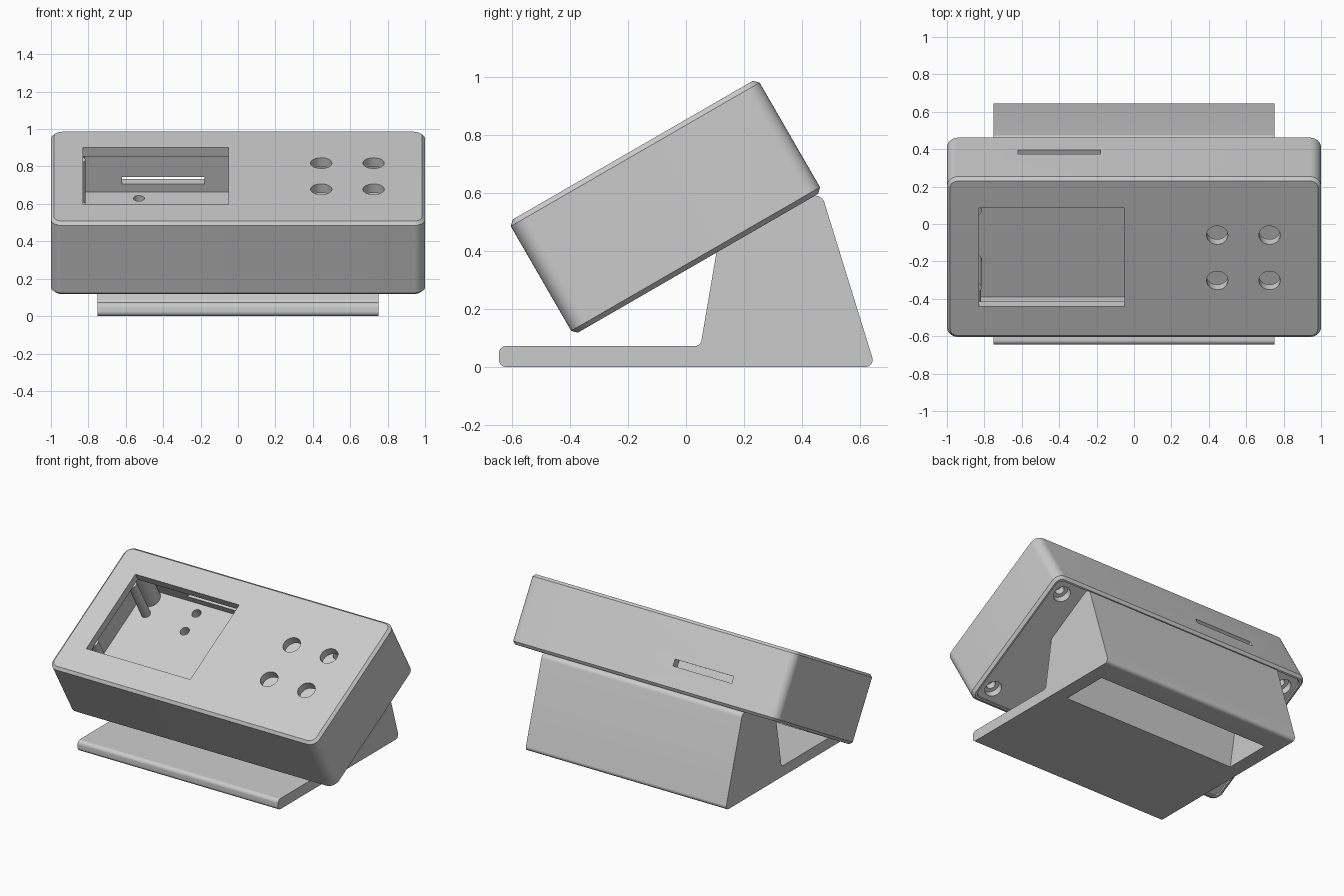
import bpy, bmesh, math
from mathutils import Matrix, Vector

old = bpy.data.objects.get("Cube")
if old:
    bpy.data.objects.remove(old, do_unlink=True)

# One plain plastic colour
grey = bpy.data.materials.new("light_grey_plastic")
grey.use_nodes = True
colour = (0.6, 0.6, 0.6, 1)
grey.diffuse_color = colour
grey.node_tree.nodes["Principled BSDF"].inputs["Base Color"].default_value = colour

# The case is laid out flat, then tilted back into place
TILT = Matrix.Translation((0, -0.071, 0.552)) @ Matrix.Rotation(math.radians(30), 4, "X")
HX, HY, HZ = 1.0, 0.495, 0.225
FLOOR, CEILING, WALL = -0.124, 0.17, 0.055


def finish(name, bm, matrix=TILT):
    bmesh.ops.recalc_face_normals(bm, faces=bm.faces)
    mesh = bpy.data.meshes.new(name)
    bm.to_mesh(mesh)
    bm.free()
    mesh.transform(matrix)
    mesh.materials.append(grey)
    obj = bpy.data.objects.new(name, mesh)
    bpy.context.collection.objects.link(obj)
    return obj


def box(name, x, y, z, corner=0, chamfer=0):
    """Box from (min, max) ranges, with rounded uprights and chamfered rims."""
    bm = bmesh.new()
    bmesh.ops.create_cube(bm, size=1)
    for v in bm.verts:
        v.co = [r[0] if c < 0 else r[1] for c, r in zip(v.co, (x, y, z))]
    if corner:
        edges = [e for e in bm.edges if abs(e.verts[0].co.z - e.verts[1].co.z) > 1e-4]
        bmesh.ops.bevel(bm, geom=edges, offset=corner, segments=8, profile=0.5, affect="EDGES")
    if chamfer:
        edges = [e for e in bm.edges if abs(e.verts[0].co.z - e.verts[1].co.z) < 1e-4]
        bmesh.ops.bevel(bm, geom=edges, offset=chamfer, segments=1, affect="EDGES")
    return finish(name, bm)


def cylinder(name, x, y, z, radius, sides=32):
    bm = bmesh.new()
    bmesh.ops.create_cone(bm, cap_ends=True, segments=sides, radius1=radius, radius2=radius,
                          depth=z[1] - z[0],
                          matrix=Matrix.Translation((x, y, (z[0] + z[1]) / 2)))
    return finish(name, bm)


def prism(name, corners, half):
    """Side profile of (y, z, radius) corners, pulled along x."""
    pts = []
    for i, (y, z, r) in enumerate(corners):
        p = Vector((y, z))
        if not r:
            pts.append(p)
            continue
        a = (Vector(corners[i - 1][:2]) - p).normalized()
        b = (Vector(corners[(i + 1) % len(corners)][:2]) - p).normalized()
        half_angle = a.angle(b) / 2
        centre = p + (a + b).normalized() * r / math.sin(half_angle)
        start = p + a * r / math.tan(half_angle) - centre
        end = p + b * r / math.tan(half_angle) - centre
        pts += [centre + start.lerp(end, k / 8).normalized() * r for k in range(9)]
    bm = bmesh.new()
    face = bm.faces.new([bm.verts.new((-half, p.x, p.y)) for p in pts])
    new = bmesh.ops.extrude_face_region(bm, geom=[face])["geom"]
    bmesh.ops.translate(bm, vec=(2 * half, 0, 0),
                        verts=[g for g in new if isinstance(g, bmesh.types.BMVert)])
    # The starting face stays as the first end cap
    if not face.is_valid:
        bm.faces.new([v for v in bm.verts if v.co.x < 0])
    return finish(name, bm, Matrix())


def cut(target, cutter):
    mod = target.modifiers.new("cut", "BOOLEAN")
    mod.object, mod.operation, mod.solver = cutter, "DIFFERENCE", "EXACT"
    bpy.context.view_layer.objects.active = target
    bpy.ops.object.modifier_apply(modifier=mod.name)
    bpy.data.objects.remove(cutter, do_unlink=True)


# Hollow case, open underneath
case = box("case_shell", (-HX, HX), (-HY, HY), (-HZ, HZ), 0.06, 0.017)
ix, iy, rim = HX - WALL, HY - WALL, 0.028
cut(case, box("cavity", (-ix, ix), (-iy, iy), (FLOOR - 0.02, CEILING)))
cut(case, box("cover_recess", (rim - HX, HX - rim), (rim - HY, HY - rim), (-0.3, FLOOR), 0.04))

# Display window, four button holes and the slot in the back wall
cut(case, box("window", (-0.83, -0.05), (-0.298, 0.31), (0.1, 0.3)))
for x in (0.445, 0.725):
    for y in (-0.137, 0.143):
        cut(case, cylinder("button_hole", x, y, (0.1, 0.3), 0.057))
cut(case, box("card_slot", (-0.62, -0.18), (0.4, 0.6), (-0.077, -0.033)))

# Bottom cover with countersunk corner screw holes
gap = rim + 0.003
cover = box("bottom_cover", (gap - HX, HX - gap), (gap - HY, HY - gap), (-0.217, FLOOR), 0.038)
for sx in (-1, 1):
    for sy in (-1, 1):
        x, y = sx * 0.885, sy * 0.38
        cut(cover, cylinder("screw_recess", x, y, (-0.3, -0.17), 0.055))
        cut(cover, cylinder("screw_hole", x, y, (-0.3, -0.1), 0.03))
        boss = cylinder("corner_boss", x, y, (FLOOR, CEILING + 0.005), 0.068)
        cut(boss, cylinder("pilot_hole", x, y, (-0.3, 0.08), 0.022))

# Slim posts that hold the display
for y in (-0.21, 0.265):
    cylinder("display_post", -0.845, y, (FLOOR - 0.005, CEILING + 0.005), 0.03)

# Wedge stand with a flat foot, hollow from below
stand = prism("stand", [(-0.645, 0, 0.025), (0.652, 0, 0.025), (0.464, 0.608, 0.035),
                        (0.106, 0.401, 0), (0.05, 0.072, 0.022), (-0.645, 0.072, 0.025)], 0.752)
cut(stand, prism("stand_pocket", [(0.126, -0.075, 0), (0.491, -0.075, 0),
                                  (0.35, 0.422, 0), (0.203, 0.337, 0)], 0.655))

# Fixing holes that join the cover to the stand
for x in (-0.53, 0.53):
    for y in (0.225, 0.37):
        for part in (cover, stand):
            cut(part, cylinder("fixing_hole", x, y, (-0.29, -0.1), 0.03, 24))

# Smooth rounded edges, keep hard corners crisp
bpy.ops.object.select_all(action="DESELECT")
for obj in bpy.context.collection.objects:
    if obj.type == "MESH" and grey.name in obj.data.materials:
        obj.select_set(True)
        bpy.context.view_layer.objects.active = obj
bpy.ops.object.shade_smooth_by_angle(angle=math.radians(32))
